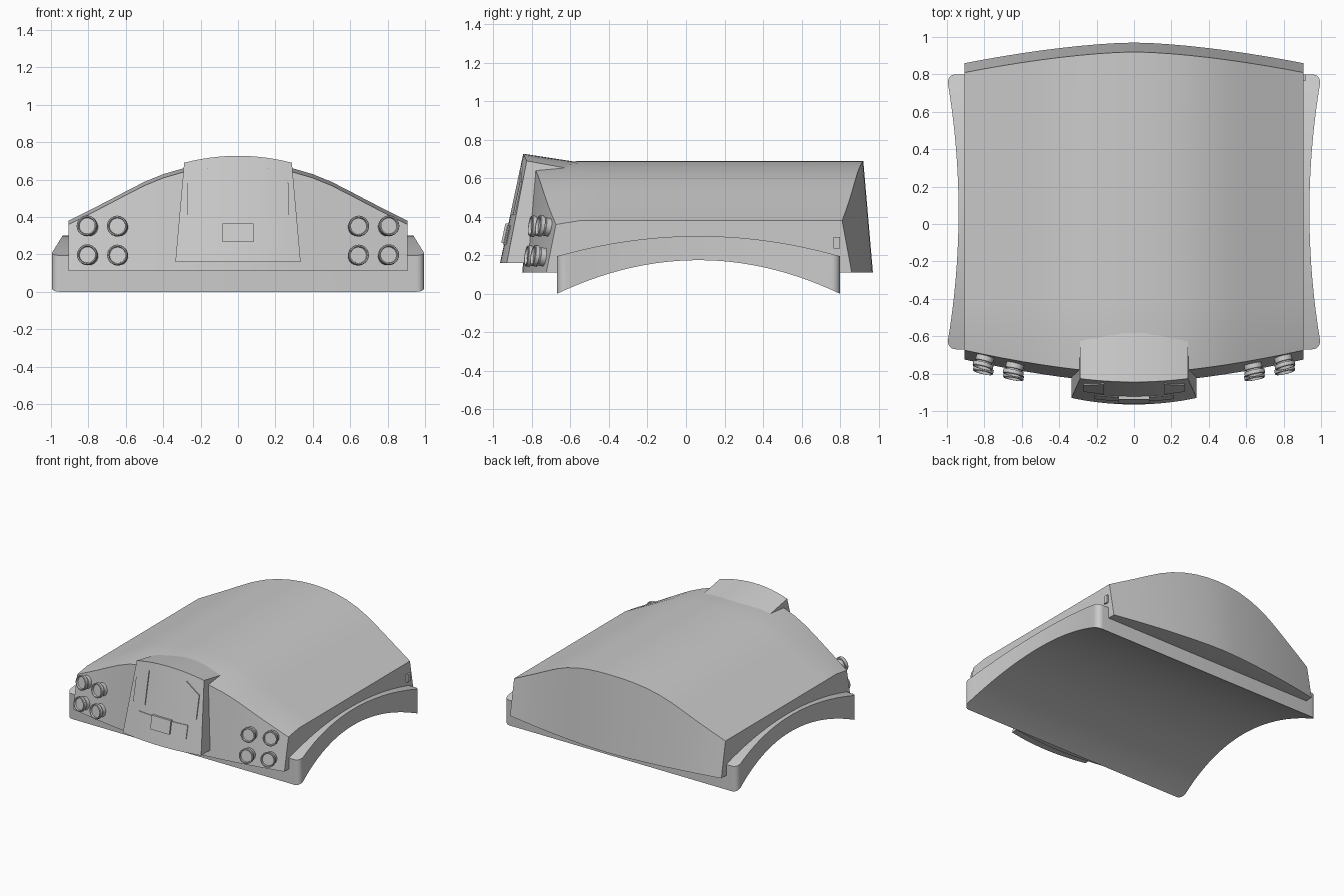
import bpy, bmesh, math
from mathutils import Vector

if "Cube" in bpy.data.objects:
    bpy.data.objects.remove(bpy.data.objects["Cube"])


def finish(bm, name, angle=30):
    bmesh.ops.recalc_face_normals(bm, faces=bm.faces)
    me = bpy.data.meshes.new(name)
    bm.to_mesh(me)
    bm.free()
    ob = bpy.data.objects.new(name, me)
    bpy.context.collection.objects.link(ob)
    me.shade_smooth()
    me.set_sharp_from_angle(angle=math.radians(angle))
    return ob


def loft(name, rings):
    """Each ring is a top row then the bottom row reversed; ends get strip caps."""
    bm = bmesh.new()
    vs = [[bm.verts.new(p) for p in r] for r in rings]
    n = len(vs[0])
    for a, b in zip(vs, vs[1:]):
        for i in range(n):
            j = (i + 1) % n
            bm.faces.new((a[i], a[j], b[j], b[i]))
    for r in (vs[0], vs[-1]):
        for i in range(n // 2 - 1):
            bm.faces.new((r[i], r[i + 1], r[n - 2 - i], r[n - 1 - i]))
    return finish(bm, name)


# Arched base plate with flared, rounded corners
Y0, Y1, R = -0.67, 0.80, 0.05


def bow(y):
    return 1 - ((y - (Y0 + Y1) / 2) / ((Y1 - Y0) / 2)) ** 2


def half_width(y):
    d = min(y - Y0, Y1 - y)
    w = 1.003 - 0.065 * bow(y)
    if d < R:
        w -= R - math.sqrt(max(0, R * R - (R - d) ** 2))
    return w


corner = [R * (1 - math.cos(math.radians(a))) for a in range(0, 91, 15)]
ys = [Y0 + c for c in corner]
ys += [Y0 + R + (Y1 - Y0 - 2 * R) * i / 24 for i in range(1, 24)]
ys += [Y1 - c for c in reversed(corner)]
rings = []
for y in ys:
    w, hi, lo = half_width(y), 0.195 + 0.105 * bow(y), 0.175 * bow(y)
    rings.append([(-w, y, hi), (w, y, hi), (w, y, lo), (-w, y, lo)])
loft("base_plate", rings)

# Domed main body with leaning, bowed end walls
half = [(0, .69), (.1, .687), (.2, .677), (.3, .658), (.4, .629), (.5, .588),
        (.6, .537), (.7, .484), (.8, .433), (.905, .38)]
profile = [(-x, z) for x, z in reversed(half[1:])] + half


def front_y(x):
    return -0.85 + 0.125 * (abs(x) / 0.905) ** 1.6


def back_y(x):
    return 0.97 - 0.11 * (abs(x) / 0.905) ** 1.6


rings = [[(x, front_y(x) + .05, z - .02) for x, z in profile]
         + [(x, front_y(x), .11) for x, z in reversed(profile)]]
for i in range(10):
    y = -0.55 + 0.13 * i
    zb = max(0.11, 0.175 * bow(y) + 0.03)
    rings.append([(x, y, z) for x, z in profile]
                 + [(x, y, zb) for x, z in reversed(profile)])
rings.append([(x, back_y(x) - .05, z) for x, z in profile]
             + [(x, back_y(x), .11) for x, z in reversed(profile)])
loft("main_body", rings)


# Raised centre cowl
def cowl_y(x, z):
    return -0.965 + 0.12 * (z - 0.16) / 0.565 + 0.035 * (x / 0.335) ** 2


us = [i / 8 for i in range(-8, 9)]
front, back = [], []
for u in us:
    z = 0.727 - 0.037 * u * u
    front.append((0.288 * u, cowl_y(0.288 * u, z), z))
    back.append((0.288 * u, -0.57, 0.685 - 0.042 * u * u))
for u in reversed(us):
    front.append((0.335 * u, cowl_y(0.335 * u, .16), .16))
    back.append((0.335 * u, -0.62, .16))
loft("front_cowl", [front, back])


# Raised panels that follow the cowl face
def panel(name, top, bottom, out):
    rings = []
    for d in (-0.02, out):
        rings.append([(x, cowl_y(x, z) - d, z) for x, z in top + bottom[::-1]])
    loft(name, rings)


for s, side in ((-1, "left"), (1, "right")):
    panel("window_" + side, [(.27 * s, .58), (.16 * s, .66)],
          [(.27 * s, .41), (.16 * s, .41)], 0.008)
bar = [-.21, -.14, -.07, 0, .07, .14, .21]
panel("cowl_bar", [(x, .355) for x in bar], [(x, .255) for x in bar], 0.005)
panel("cowl_plate", [(-.082, .365), (.082, .365)], [(-.082, .265), (.082, .265)], 0.018)


# Round lamps, turned from a stepped profile and set square to the front wall
def wall(x, z):
    top = 0.64 - 0.28 * max(0, abs(x) - .3) / .605
    return front_y(x) + .05 * (z - .11) / (top - .11)


lamp_profile = [(.048, -.02), (.048, .028), (.042, .03), (.042, .038), (.055, .038),
                (.055, .058), (.052, .062), (.046, .062), (.043, .048), (.001, .048)]


def lamp(name, x, z):
    e = 0.01
    n = Vector(((wall(x + e, z) - wall(x - e, z)) / (2 * e), -1,
                (wall(x, z + e) - wall(x, z - e)) / (2 * e))).normalized()
    q = n.to_track_quat('Z', 'Y')
    o = Vector((x, wall(x, z), z))
    bm = bmesh.new()
    N = 24
    rows = []
    for r, d in lamp_profile:
        rows.append([bm.verts.new(o + q @ Vector((r * math.cos(math.tau * i / N),
                     r * math.sin(math.tau * i / N), d))) for i in range(N)])
    for a, b in zip(rows, rows[1:]):
        for i in range(N):
            bm.faces.new((a[i], a[(i + 1) % N], b[(i + 1) % N], b[i]))
    bm.faces.new(rows[0])
    bm.faces.new(rows[-1])
    finish(bm, name)


for s, side in ((-1, "left"), (1, "right")):
    for col, x in (("inner", .635), ("outer", .795)):
        for row, z in (("upper", .345), ("lower", .19)):
            lamp(f"lamp_{side}_{col}_{row}", x * s, z)

# Small catch at the rear right corner
loft("side_catch", [[(.89, y, .295), (.918, y, .295), (.918, y, .235), (.89, y, .235)]
                    for y in (.765, .8)])
